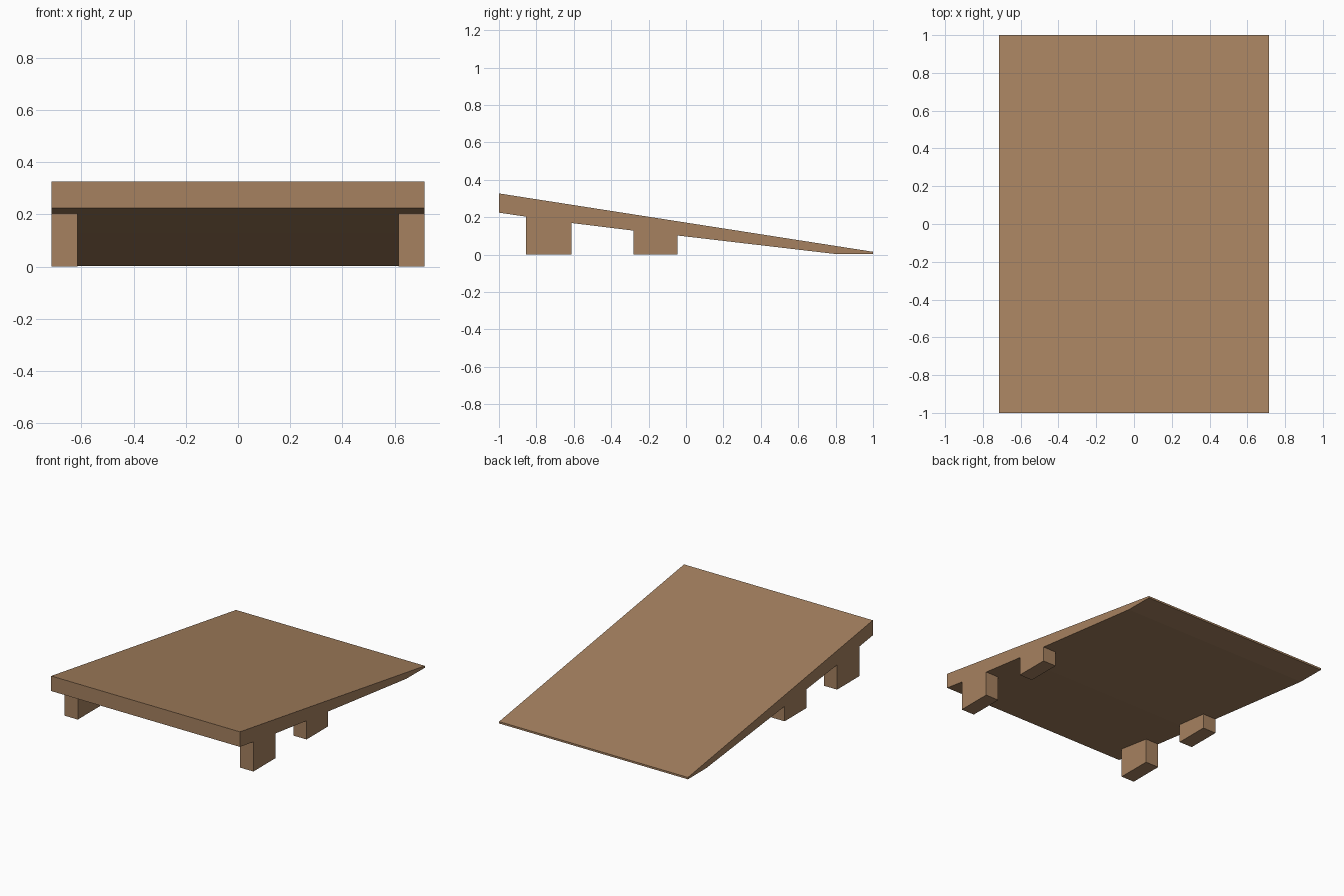
import bpy
import bmesh

cube = bpy.data.objects.get("Cube")
if cube:
    bpy.data.objects.remove(cube, do_unlink=True)

wood = bpy.data.materials.new("warm brown wood")
wood.use_nodes = True
colour = (0.38, 0.22, 0.115, 1)
wood.diffuse_color = colour
wood.node_tree.nodes["Principled BSDF"].inputs["Base Color"].default_value = colour

HALF_WIDTH = 0.715
LEG_WIDTH = 0.1


def extrude_profile(name, profile, x0, x1):
    """Make a flat-shaded solid from a (y, z) outline swept along x."""
    bm = bmesh.new()
    face = bm.faces.new([bm.verts.new((x0, y, z)) for y, z in profile])
    swept = bmesh.ops.extrude_face_region(bm, geom=[face])
    verts = [v for v in swept["geom"] if isinstance(v, bmesh.types.BMVert)]
    bmesh.ops.translate(bm, verts=verts, vec=(x1 - x0, 0, 0))
    bmesh.ops.recalc_face_normals(bm, faces=bm.faces)
    mesh = bpy.data.meshes.new(name)
    bm.to_mesh(mesh)
    bm.free()
    mesh.materials.append(wood)
    obj = bpy.data.objects.new(name, mesh)
    bpy.context.collection.objects.link(obj)
    return obj


# Underside line of the deck, from the high front to the thin back lip
underside = [(-1, 0.224), (-0.855, 0.203), (-0.613, 0.169),
             (-0.28, 0.128), (-0.045, 0.102), (0.8, 0.003)]

# Sloping deck
extrude_profile("ramp_deck", underside + [(1, 0.002), (1, 0.015), (-1, 0.327)],
                -HALF_WIDTH, HALF_WIDTH)

# Two pairs of legs, their tops meeting the sloping underside
for place, i in (("front", 1), ("middle", 3)):
    (y0, z0), (y1, z1) = underside[i:i + 2]
    outline = [(y0, 0), (y1, 0), (y1, z1), (y0, z0)]
    for side, sign in (("left", 1), ("right", -1)):
        extrude_profile(f"{place}_leg_{side}", outline,
                        sign * (HALF_WIDTH - LEG_WIDTH), sign * HALF_WIDTH)
